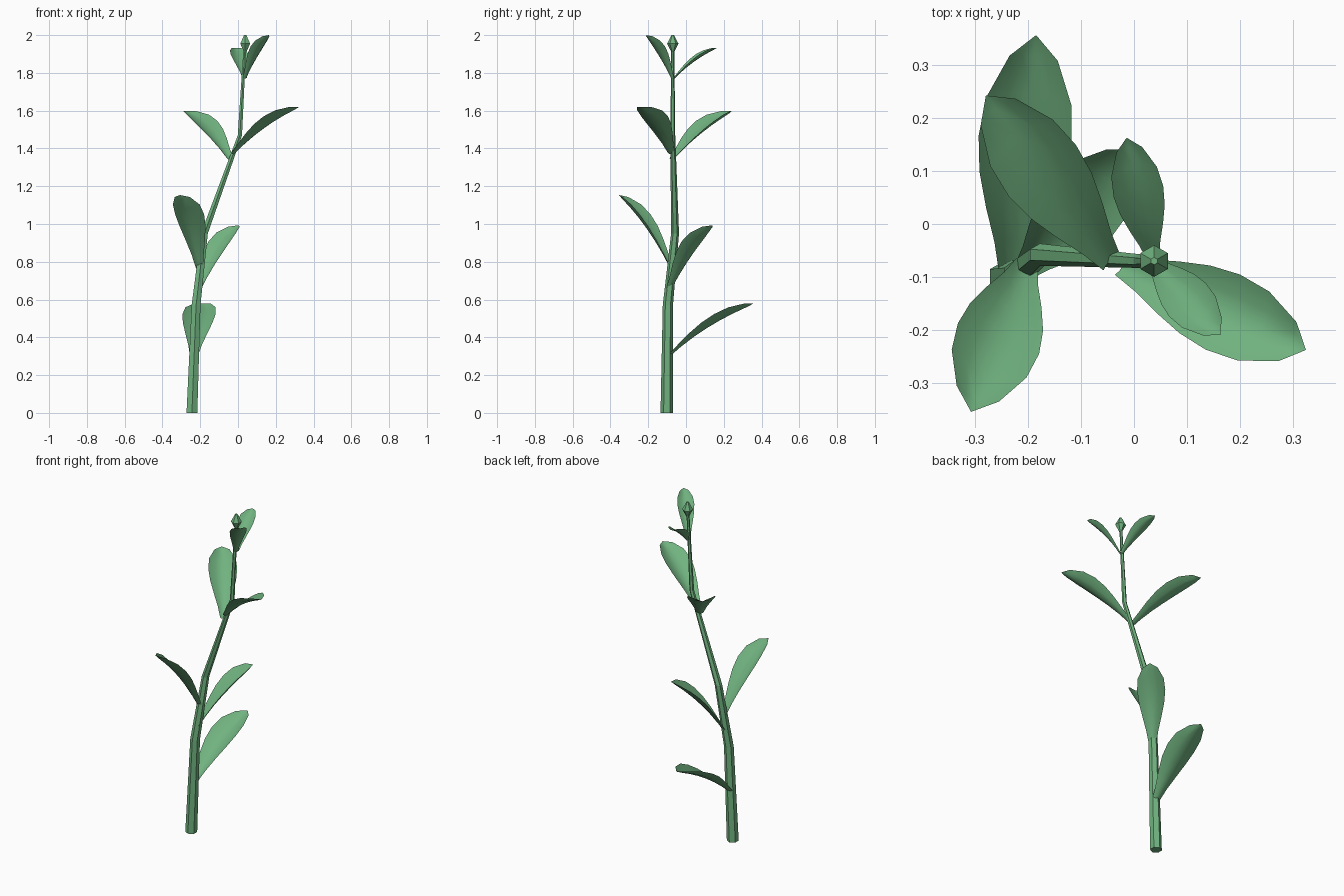
import bpy, bmesh, math
from mathutils import Vector

if "Cube" in bpy.data.objects:
    bpy.data.objects.remove(bpy.data.objects["Cube"])

green = bpy.data.materials.new("leaf green")
green.diffuse_color = (0.165, 0.45, 0.215, 1)
green.use_nodes = True
green.node_tree.nodes["Principled BSDF"].inputs["Base Color"].default_value = green.diffuse_color


def finish(name, bm, smooth=False):
    bmesh.ops.recalc_face_normals(bm, faces=bm.faces[:])
    for f in bm.faces:
        f.smooth = smooth
    mesh = bpy.data.meshes.new(name)
    bm.to_mesh(mesh)
    bm.free()
    mesh.materials.append(green)
    bpy.context.collection.objects.link(bpy.data.objects.new(name, mesh))


def hex_tube(name, rings):
    """Six-sided tube through (x, y, z, radius) rings, capped at both ends."""
    bm = bmesh.new()
    loops = []
    for x, y, z, r in rings:
        angles = [math.radians(90 + 60 * i) for i in range(6)]
        loops.append([bm.verts.new((x + r * math.cos(a), y + r * math.sin(a), z))
                      for a in angles])
    for a, b in zip(loops, loops[1:]):
        for i in range(6):
            j = (i + 1) % 6
            bm.faces.new((a[i], a[j], b[j], b[i]))
    bm.faces.new(loops[0])
    bm.faces.new(loops[-1])
    finish(name, bm)


# (position along the leaf, share of the full half width)
LEAF_ROWS = [(0, .26), (.15, .42), (.32, .68), (.48, .9), (.63, 1), (.78, .92), (.93, .52)]


def leaf(name, base, tip, half_width):
    """Arching cupped leaf with raised edges and a blunt tip."""
    base, tip = Vector(base), Vector(tip)
    span = tip - base
    flat = Vector((span.x, span.y, 0))
    side = Vector((-span.y, span.x, 0)).normalized()
    ctrl = base + flat * .42 + Vector((0, 0, span.z * .62))
    bm = bmesh.new()
    rows = []
    for t, w in LEAF_ROWS:
        p = base * (1 - t) ** 2 + ctrl * 2 * t * (1 - t) + tip * t * t
        tangent = ((ctrl - base) * (1 - t) + (tip - ctrl) * t).normalized()
        up = tangent.cross(side)
        if up.z < 0:
            up = -up
        w *= half_width
        rows.append([bm.verts.new(p + side * w * s + up * w * .45 * s * s)
                     for s in (-1, -.5, 0, .5, 1)])
    for a, b in zip(rows, rows[1:]):
        for i in range(4):
            bm.faces.new((a[i], a[i + 1], b[i + 1], b[i]))
    end = bm.verts.new(tip + Vector((0, 0, half_width * .04)))
    for i in range(4):
        bm.faces.new((rows[-1][i], rows[-1][i + 1], end))
    finish(name, bm, True)


# Bent tapering stem
hex_tube("stem", [(-.244, -.102, 0, .033), (-.222, -.096, .57, .027),
                  (-.178, -.058, .95, .021), (.01, -.07, 1.47, .013),
                  (.036, -.07, 1.93, .008)])

# Bud on top
hex_tube("bud", [(.038, -.07, 1.91, .007), (.038, -.07, 1.955, .03),
                 (.038, -.07, 2.0, .007)])

# Leaves from the bottom up
LEAVES = [((-.232, -.085, .30), (-.185, .357, .575), .088),
          ((-.205, -.085, .65), (.003, .14, .99), .078),
          ((-.205, -.08, .76), (-.308, -.355, 1.15), .082),
          ((-.045, -.07, 1.34), (-.28, .243, 1.595), .08),
          ((-.022, -.08, 1.37), (.325, -.238, 1.617), .078),
          ((.035, -.06, 1.77), (-.014, .163, 1.93), .048),
          ((.038, -.075, 1.77), (.163, -.21, 1.998), .047)]
for n, (base, tip, width) in enumerate(LEAVES, 1):
    leaf(f"leaf_{n}", base, tip, width)
